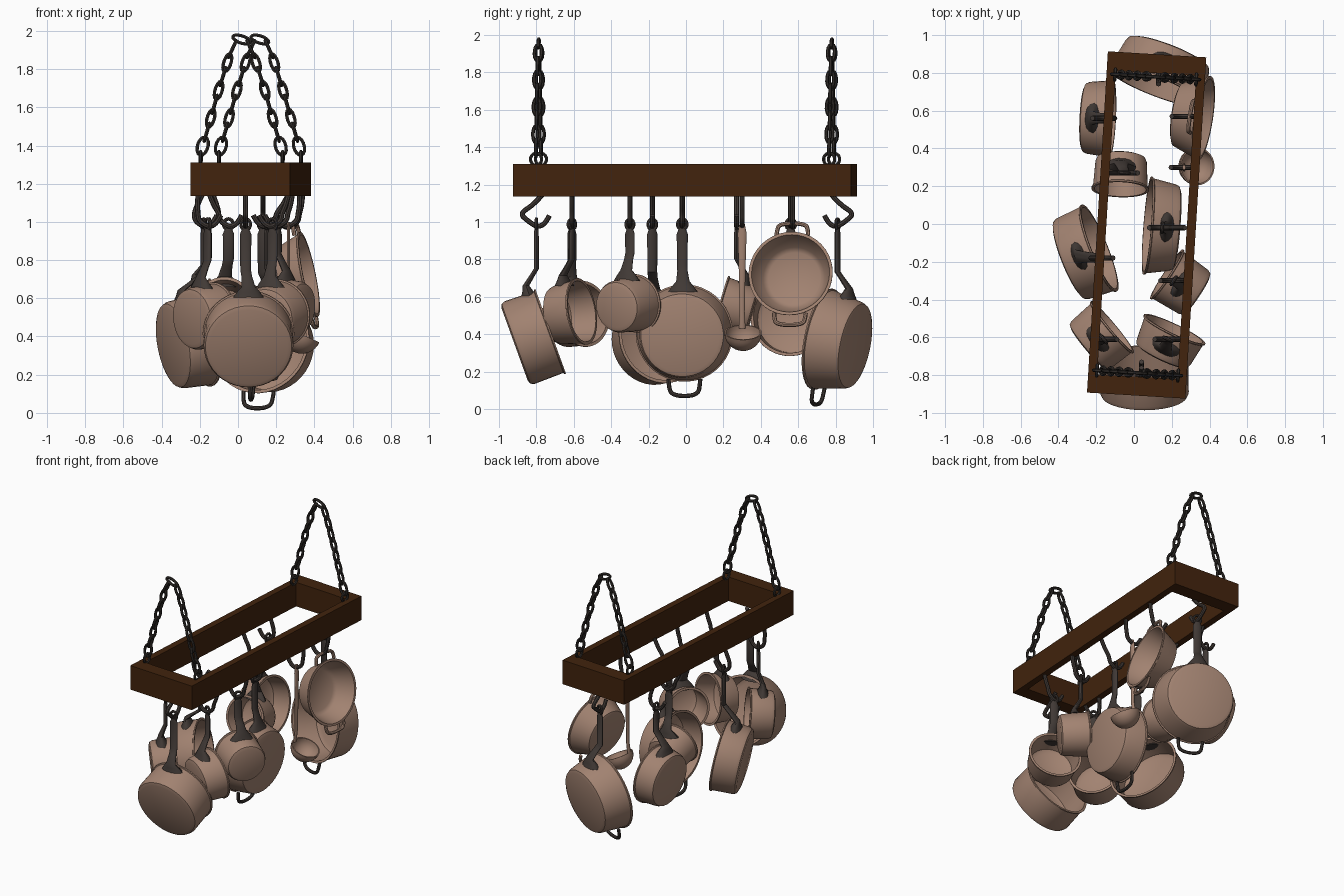
import bpy, bmesh, math
from mathutils import Vector, Matrix

if "Cube" in bpy.data.objects:
    bpy.data.objects.remove(bpy.data.objects["Cube"])

def material(name, col):
    m = bpy.data.materials.new(name)
    m.diffuse_color = (*col, 1)
    m.use_nodes = True
    m.node_tree.nodes["Principled BSDF"].inputs["Base Color"].default_value = m.diffuse_color
    return m

PAN = material("dusty copper", (0.36, 0.225, 0.165))
HANDLE = material("dark iron", (0.052, 0.041, 0.036))
CHAIN = material("black iron", (0.03, 0.025, 0.022))
WOOD = material("brown wood", (0.054, 0.017, 0.004))
UP = Vector((0, 0, 1))

def finish(name, mesh, mat, smooth=True):
    mesh.materials.clear()
    mesh.materials.append(mat)
    ob = bpy.data.objects.new(name, mesh)
    bpy.context.collection.objects.link(ob)
    if smooth:
        bpy.ops.object.select_all(action='DESELECT')
        ob.select_set(True)
        bpy.context.view_layer.objects.active = ob
        bpy.ops.object.shade_smooth_by_angle(angle=math.radians(40))
    return ob

def skin(name, rings, mat, matrix=None):
    """Join equal rings of points into a closed skin."""
    bm = bmesh.new()
    vs = [[bm.verts.new(p) for p in ring] for ring in rings]
    n = len(vs[0])
    for a, b in zip(vs, vs[1:]):
        for i in range(n):
            j = (i + 1) % n
            bm.faces.new((a[i], a[j], b[j], b[i]))
    bm.faces.new(vs[0][::-1])
    bm.faces.new(vs[-1])
    bmesh.ops.recalc_face_normals(bm, faces=bm.faces)
    if matrix:
        bm.transform(matrix)
    me = bpy.data.meshes.new(name)
    bm.to_mesh(me)
    bm.free()
    return finish(name, me, mat)

def lathe(name, profile, mat, origin, axis, n=40):
    rings = [[(r * math.cos(2 * math.pi * i / n), r * math.sin(2 * math.pi * i / n), z)
              for i in range(n)] for r, z in profile]
    rot = UP.rotation_difference(axis).to_matrix().to_4x4()
    return skin(name, rings, mat, Matrix.Translation(origin) @ rot)

def wires(name, paths, radius, mat, closed=False, nurbs=False, res=2):
    """Bent wires from point paths, all in one mesh."""
    cu = bpy.data.curves.new(name, 'CURVE')
    cu.dimensions = '3D'
    cu.bevel_depth, cu.bevel_resolution, cu.use_fill_caps = radius, res, True
    for path in paths:
        sp = cu.splines.new('NURBS' if nurbs else 'POLY')
        sp.points.add(len(path) - 1)
        for p, co in zip(sp.points, path):
            p.co = (*co, 1)
        sp.use_cyclic_u = closed
        if nurbs:
            sp.use_endpoint_u, sp.order_u, sp.resolution_u = True, 3, 6
    tmp = bpy.data.objects.new(name + "_path", cu)
    bpy.context.collection.objects.link(tmp)
    me = bpy.data.meshes.new_from_object(tmp.evaluated_get(bpy.context.evaluated_depsgraph_get()))
    bpy.data.objects.remove(tmp)
    return finish(name, me, mat)

# ---- wooden frame, slightly turned ----
FRAME = Matrix.Translation((0.067, -0.005, 0)) @ Matrix.Rotation(math.radians(-3.5), 4, 'Z')
def board(name, cx, cy, sx, sy):
    bm = bmesh.new()
    bmesh.ops.create_cube(bm, size=1, matrix=FRAME @ Matrix.Translation((cx, cy, 1.223))
                          @ Matrix.Diagonal((sx, sy, 0.176, 1)))
    me = bpy.data.meshes.new(name)
    bm.to_mesh(me)
    bm.free()
    finish(name, me, WOOD, False)
for s, side, end in ((-1, "left", "front"), (1, "right", "back")):
    board(side + "_board", s * 0.237, 0, 0.048, 1.81)
    board(end + "_board", 0, s * 0.855, 0.43, 0.10)

# ---- chains ----
def oval(c, along, across, length, width, n=14):
    return [c + along * (length / 2 * math.cos(a)) + across * (width / 2 * math.sin(a))
            for a in (2 * math.pi * i / n for i in range(n))]

HALF = [(-0.215, 1.36), (-0.18, 1.48), (-0.115, 1.71), (-0.06, 1.88), (-0.03, 1.945), (0, 1.955)]
ARCH = [Vector((x, 0, z)) for x, z in HALF + [(-x, z) for x, z in HALF[-2::-1]]]
def along_arch(d):
    for a, b in zip(ARCH, ARCH[1:]):
        seg = (b - a).length
        if d <= seg:
            return a + (b - a) * (d / seg), (b - a).normalized()
        d -= seg
    return ARCH[-1], (ARCH[-1] - ARCH[-2]).normalized()
TOTAL = sum((b - a).length for a, b in zip(ARCH, ARCH[1:]))
for s, end in ((-1, "front"), (1, "back")):
    links, count = [], 17
    for k in range(count):
        p, t = along_arch((k + 0.5) * TOTAL / count)
        flat = t.cross(Vector((0, 1, 0)))
        side = Vector((0, 1, 0)) if k % 2 else flat
        w = 0.055 if k in (0, count - 1) else 0.038
        links.append([FRAME @ (q + Vector((0, s * 0.785, 0))) for q in oval(p, t, side, 0.098, w)])
    for x in (-0.215, 0.215):   # eye bolts
        links.append([FRAME @ q for q in oval(Vector((x, s * 0.785, 1.335)), UP, Vector((0, 1, 0)), 0.065, 0.06)])
    wires(end + "_chain", links, 0.0095, CHAIN, closed=True, res=1)

# ---- hooks, handles and pans ----
def hook(name, x, y, z=0.985):
    if abs(y) > 0.75:
        u, reach = Vector((0, math.copysign(1, y), 0)), -0.04
    else:
        beam = 0.067 + 0.061 * y + (0.237 if x > 0.03 else -0.237)
        u, reach = Vector((math.copysign(1, beam - x), 0, 0)), min(abs(beam - x), 0.12)
    bulge = 0.09 if reach < 0 else 0.05
    pts = [(-0.07, 0.05), (-0.055, 0.02), (-0.03, -0.005), (0, -0.01), (0.045, 0.02),
           (bulge, 0.06), (0.03 + reach / 2, 0.11), (reach, 0.17)]
    base = Vector((x, y, z))
    wires(name + "_hook", [[base + u * a + UP * b for a, b in pts]], 0.0135, HANDLE, nurbs=True)

def grip(name, c, v, t, r, mat, wide=0.085, long=0.09):
    """Small loop handle on the rim, on the side that v points to."""
    base = c + v * (r - 0.01)
    pts = [(-wide, 0), (-wide, 0.02), (-wide * 0.85, long), (wide * 0.85, long), (wide, 0.02), (wide, 0)]
    wires(name + "_grip", [[base + t * a + v * b for a, b in pts]], 0.0115, mat, nurbs=True)

def pan(name, mid, facing, r, depth, top=None, taper=0.88, loops=(), long=0.09, mount=0.0):
    """Pan whose bottom looks along 'facing'; the handle rises to 'top'."""
    n, c = Vector(facing).normalized(), Vector(mid)
    v = (UP - n * n.z).normalized()
    t = n.cross(v)
    rb, w = r * taper, 0.011
    profile = [(0.001, 0), (rb - 0.03, 0), (rb - 0.009, 0.008), (rb, 0.028), (r - 0.003, depth - 0.012),
               (r + 0.005, depth - 0.008), (r + 0.005, depth), (r - w, depth),
               (rb - w, 0.03), (rb - 0.037, 0.013), (0.001, 0.012)]
    lathe(name, profile, PAN, c + n * depth / 2, -n)
    for sgn, mat in loops:
        grip(name + ("_top" if sgn > 0 else "_bottom"), c - n * (depth * 0.35), v * sgn, t, r, mat, long=long)
    if top is None:
        return
    end, nh, m = Vector((*top, 0.965)), Vector((n.x, n.y, 0)).normalized(), 14
    c = c - n * depth * mount      # handle foot nearer the rim
    rm = r * (1 + taper) / 2
    a = c + v * (rm - 0.018)
    b = c + v * (rm + 0.04)
    bend = Vector((end.x, end.y, b.z + 0.09))
    secs = [(a, 0.08, 0.045), (c + v * (rm + 0.012), 0.06, 0.028), (b, 0.036, 0.018),
            (b.lerp(bend, 0.6), 0.028, 0.015), (bend, 0.028, 0.014),
            (end - UP * 0.03, 0.03, 0.013), (end, 0.018, 0.011)]
    rings = [[p + t * (hw * math.cos(2 * math.pi * i / m)) + nh * (ht * math.sin(2 * math.pi * i / m))
              for i in range(m)] for p, hw, ht in secs]
    skin(name + "_handle", rings, HANDLE)
    wires(name + "_eye", [oval(end + UP * 0.022, UP, t, 0.058, 0.05)], 0.009, HANDLE, closed=True)
    hook(name, *top)

D = HANDLE
pan("back_pan", (0.15, 0.82, 0.355), (0.36, 0.93, -0.19), 0.27, 0.20, (0.13, 0.81), loops=[(-1, D)])
pan("front_pan", (0.055, -0.82, 0.38), (0, -0.94, -0.34), 0.235, 0.205, (0.04, -0.80), 1.0, mount=0.3)
pan("right_middle_pan", (0.15, -0.015, 0.40), (1, -0.08, -0.08), 0.256, 0.16, (0.15, -0.02), 0.9, loops=[(-1, D)])
pan("left_middle_pan", (-0.265, -0.16, 0.367), (-0.92, -0.37, -0.18), 0.243, 0.18, (-0.18, -0.18), 0.95, mount=0.1)
pan("left_back_pan", (-0.195, 0.56, 0.485), (-1, 0.05, -0.12), 0.207, 0.15, (-0.15, 0.56), 0.92)
pan("inner_saucepan", (-0.07, 0.27, 0.54), (0.03, 0.97, -0.28), 0.148, 0.18, (-0.05, 0.27), 0.92)
pan("right_saucepan", (0.255, -0.32, 0.555), (0.83, -0.55, -0.1), 0.152, 0.20, (0.21, -0.30), 0.92, mount=0.1)
pan("right_front_saucepan", (0.18, -0.63, 0.51), (-0.43, -0.9, -0.15), 0.175, 0.165, (0.18, -0.61), 0.9)
pan("left_front_saucepan", (-0.18, -0.60, 0.50), (-0.77, -0.64, -0.1), 0.172, 0.175, (-0.16, -0.61), 0.95)
pan("deep_bowl", (0.30, 0.57, 0.71), (-0.97, 0.15, -0.2), 0.222, 0.15, None, 0.8,
    loops=[(1, PAN), (-1, PAN)], long=0.065)
hook("deep_bowl", 0.27, 0.57, 0.98)

# ---- ladle ----
axis = Vector((0.4, 0, 0.9)).normalized()
R = 0.1
prof = [(max(R * math.sin(a), 0.001), R * (1 - math.cos(a))) for a in (math.pi / 2 * i / 8 for i in range(9))]
prof += [(max((R - 0.008) * math.sin(a), 0.001), R - (R - 0.008) * math.cos(a))
         for a in (math.pi / 2 * i / 8 for i in range(8, -1, -1))]
lathe("ladle_bowl", prof, PAN, Vector((0.335, 0.305, 0.41)) - axis * R, axis, 28)
stem = [((0.25, 0.30, 0.43), 0.018), ((0.262, 0.30, 0.52), 0.014), ((0.265, 0.30, 0.75), 0.018),
        ((0.265, 0.30, 0.94), 0.024), ((0.265, 0.30, 1.0), 0.012)]
skin("ladle_stem", [[(p[0] + 0.009 * math.sin(math.pi * i / 5), p[1] + w * math.cos(math.pi * i / 5), p[2])
                     for i in range(10)] for p, w in stem], PAN)
hook("ladle", 0.265, 0.30)
